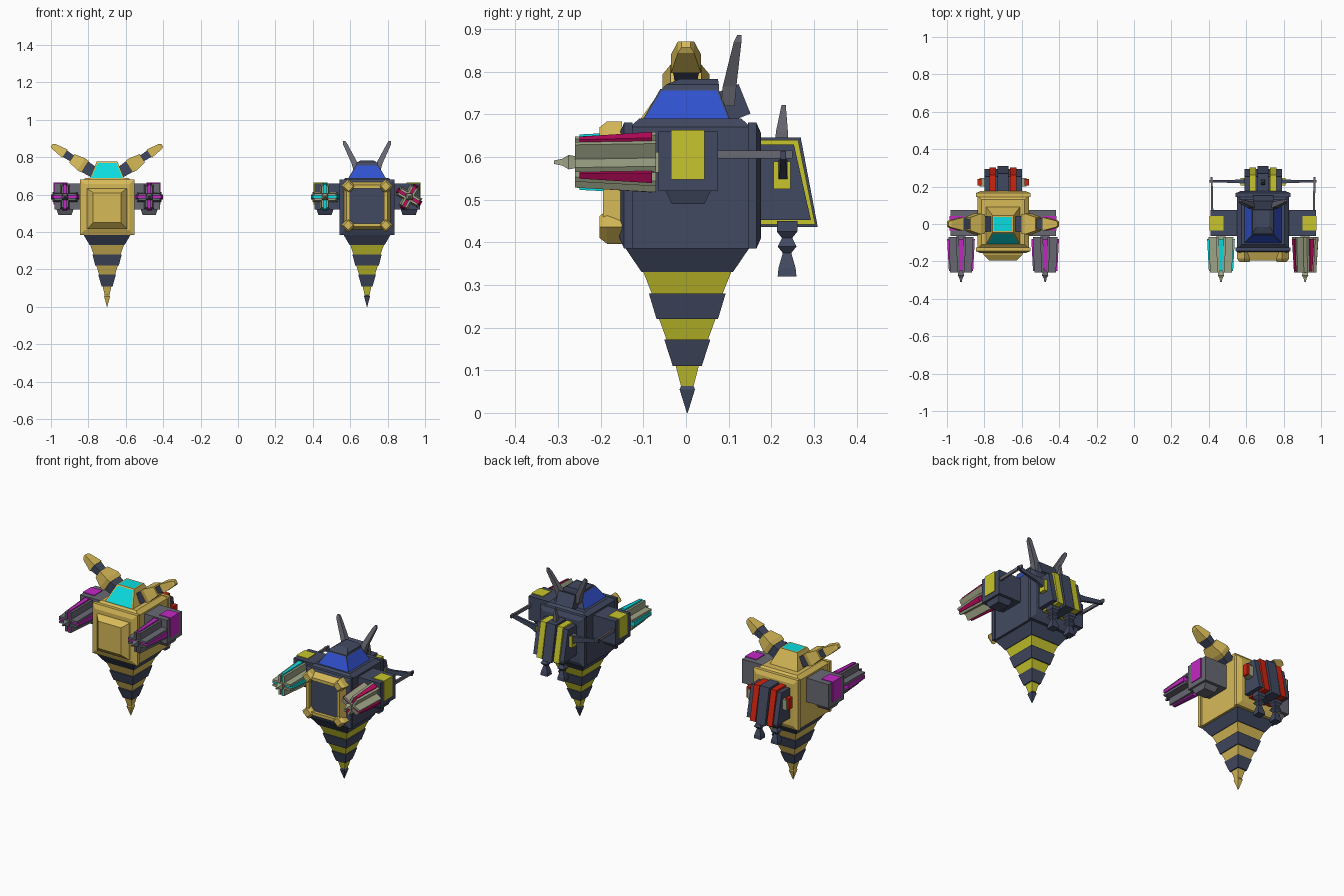
import bpy, bmesh
from math import radians
from mathutils import Matrix, Vector

if "Cube" in bpy.data.objects:
    bpy.data.objects.remove(bpy.data.objects["Cube"])


def material(name, *rgb):
    lin = [((c / 255 + 0.055) / 1.055) ** 2.4 if c > 10 else c / 3295 for c in rgb] + [1]
    m = bpy.data.materials.new(name)
    m.use_nodes = True
    m.diffuse_color = lin
    m.node_tree.nodes["Principled BSDF"].inputs["Base Color"].default_value = lin
    return m


GOLD = material("gold", 215, 186, 88)
NAVY = material("navy", 66, 74, 97)
YELLOW = material("yellow", 200, 198, 45)
BLUE = material("blue", 48, 80, 205)
CYAN = material("cyan", 10, 220, 225)
CRIMSON = material("crimson", 190, 10, 95)
MAGENTA = material("magenta", 195, 40, 195)
OLIVE = material("pale olive", 160, 166, 136)
GREY = material("grey", 105, 105, 116)
RED = material("red", 208, 36, 16)

PLACE = {"z": lambda u, v, t: (u, v, t), "y": lambda u, v, t: (u, t, v), "x": lambda u, v, t: (t, u, v)}


def loft(name, sections, mat, cx, axis="z", matrix=None, window=None):
    """Skin rectangles (t, half_u, half_v, centre_u, centre_v) along an axis."""
    bm = bmesh.new()
    rings = []
    for s in sections:
        t, hu, hv, cu, cv = (tuple(s) + (0, 0))[:5]
        rings.append([bm.verts.new(PLACE[axis](cu + a * hu, cv + b * hv, t))
                      for a, b in ((-1, -1), (1, -1), (1, 1), (-1, 1))])
    for lo, hi in zip(rings, rings[1:]):
        for i in range(4):
            j = (i + 1) % 4
            bm.faces.new((lo[i], lo[j], hi[j], hi[i]))
    bm.faces.new(rings[0])
    bm.faces.new(rings[-1])
    bmesh.ops.recalc_face_normals(bm, faces=bm.faces)
    # inset glass on the faces that match the rule
    if window:
        glass, rule, rim = window
        panes = [f for f in bm.faces if rule(f.normal)]
        bmesh.ops.inset_individual(bm, faces=panes, thickness=rim)
        for f in panes:
            f.material_index = 1
    if matrix:
        bm.transform(matrix)
    mesh = bpy.data.meshes.new(name)
    bm.to_mesh(mesh)
    bm.free()
    mesh.materials.append(mat)
    if window:
        mesh.materials.append(window[0])
    ob = bpy.data.objects.new(name, mesh)
    ob.location.x = cx
    bpy.context.collection.objects.link(ob)
    return ob


def box(name, x, y, z, mat, cx):
    return loft(name, [(t, (x[1] - x[0]) / 2, (y[1] - y[0]) / 2, sum(x) / 2, sum(y) / 2) for t in z], mat, cx)


def gun(name, cx, x, twist, plate, accent):
    """Four sandwich fins around a pointed barrel."""
    at = Matrix.Translation((x, 0, 0.588))
    for k in range(4):
        m = at @ Matrix.Rotation(radians(90 * k + twist), 4, "Y")
        loft(name + "_core_fin", [(-0.08, 0.014, 0.036, 0, 0.038), (-0.25, 0.007, 0.03, 0, 0.035)], accent, cx, "y", m)
        for s in (-1, 1):
            loft(name + "_fin_plate", [(-0.07, 0.007, 0.028, s * 0.02, 0.038),
                                       (-0.26, 0.006, 0.024, s * 0.013, 0.034)], plate, cx, "y", m)
    loft(name + "_barrel", [(-0.05, 0.025, 0.025), (-0.26, 0.014, 0.014), (-0.275, 0.017, 0.017),
                            (-0.29, 0.008, 0.008), (-0.31, 0.004, 0.004)], plate, cx, "y", at)


def drone(label, cx, hull, band, tip, pod, insert, stripe):
    # body with bevelled front and back plates
    loft(label + "_body", [(0.385, 0.138, 0.142, 0, 0.01), (0.67, 0.138, 0.142, 0, 0.01),
                           (0.69, 0.115, 0.12, 0, 0.01)], hull, cx)
    for side, y in (("front", -0.125), ("back", 0.145)):
        d = -1 if y < 0 else 1
        loft(label + "_" + side + "_plate", [(y, 0.146, 0.148, 0, 0.533), (y + d * 0.02, 0.146, 0.148, 0, 0.533),
                                            (y + d * 0.031, 0.12, 0.123, 0, 0.533)], hull, cx, "y")

    # banded stinger
    bands = [(0.386, 0.33, 0.145, 0.107), (0.33, 0.277, 0.103, 0.082), (0.28, 0.22, 0.09, 0.072),
             (0.22, 0.17, 0.066, 0.048), (0.172, 0.11, 0.054, 0.034), (0.11, 0.06, 0.027, 0.014),
             (0.065, 0.055, 0.014, 0.018)]
    for i, (z0, z1, h0, h1) in enumerate(bands):
        last = i == len(bands) - 1
        sec = [(z0, h0 * 0.87, h0, 0, 0.003), (z1, h1 * 0.87, h1, 0, 0.003)]
        if last:
            sec.append((0, 0.001, 0.001, 0, 0.003))
        loft(label + "_stinger", sec, tip if last else (band if i % 2 else NAVY), cx)

    # side pods
    for s in (-1, 1):
        def span(a, b):
            return sorted((s * a, s * b))
        box(label + "_pod", span(0.13, 0.282), (-0.065, 0.075), (0.52, 0.66), pod, cx)
        loft(label + "_pod_foot", [(0.49, 0.035, 0.038, s * 0.225, 0.005), (0.52, 0.045, 0.053, s * 0.225, 0.005)], pod, cx)
        box(label + "_pod_light", span(0.212, 0.286), (-0.035, 0.043), (0.547, 0.664), insert, cx)

    # backpack with stripes
    def pack(name, x0, x1, grow, mat):
        loft(name, [(0.44 - grow, (x1 - x0) / 2, 0.065 + grow / 2, (x0 + x1) / 2, 0.24 + grow / 2),
                    (0.642 + grow, (x1 - x0) / 2, 0.047 + grow / 2, (x0 + x1) / 2, 0.218 + grow / 2)], mat, cx)
    pack(label + "_pack", -0.1, 0.1, -0.012, NAVY)
    pack(label + "_pack_spine", -0.03, 0.03, 0.004, NAVY)
    for s in (-1, 1):
        pack(label + "_pack_stripe", s * 0.055 - 0.018, s * 0.055 + 0.018, -0.002, stripe)
        loft(label + "_nozzle", [(0.32, 0.022, 0.022), (0.34, 0.02, 0.02), (0.375, 0.01, 0.01), (0.39, 0.022, 0.022),
                                 (0.41, 0.012, 0.012), (0.425, 0.024, 0.024), (0.45, 0.024, 0.024)],
             NAVY, cx, "z", Matrix.Translation((s * 0.055, 0.237, 0)))


# ---- gold drone ----
gx = -0.70
drone("gold_drone", gx, GOLD, GOLD, GOLD, GREY, MAGENTA, RED)
loft("gold_belly_panel", [(-0.15, 0.108, 0.11, 0, 0.525), (-0.165, 0.104, 0.106, 0, 0.525),
                          (-0.195, 0.074, 0.08, 0, 0.53)], GOLD, gx, "y")
loft("gold_head", [(0.685, 0.092, 0.102, 0, -0.008), (0.776, 0.056, 0.045, 0, 0)], GOLD, gx,
     window=(CYAN, lambda n: n.y < -0.3 or n.z > 0.9, 0.01))
for s in (-1, 1):
    gun("gold_gun", gx, s * 0.225, 0, GREY, MAGENTA)
    # banded horns leaning outward
    lean = Matrix.Translation((s * 0.05, 0, 0.705)) @ Matrix.Rotation(radians(s * 57), 4, "Y")
    loft("horn_root", [(0, 0.028, 0.035), (0.09, 0.034, 0.045)], NAVY, gx, "z", lean)
    loft("horn_bulb", [(0.08, 0.036, 0.052), (0.105, 0.038, 0.055), (0.165, 0.026, 0.036)], GOLD, gx, "z", lean)
    loft("horn_band", [(0.16, 0.018, 0.026), (0.215, 0.021, 0.032)], NAVY, gx, "z", lean)
    loft("horn_tip", [(0.21, 0.026, 0.035), (0.28, 0.016, 0.019), (0.292, 0.008, 0.011)], GOLD, gx, "z", lean)
    # lamps on the backpack sides
    box("pack_lamp_mount", sorted((s * 0.09, s * 0.125)), (0.2, 0.245), (0.53, 0.59), OLIVE, gx)
    box("pack_lamp", sorted((s * 0.115, s * 0.138)), (0.205, 0.24), (0.535, 0.6), RED, gx)

# ---- navy drone ----
nx = 0.69
drone("navy_drone", nx, NAVY, YELLOW, NAVY, NAVY, YELLOW, YELLOW)
loft("navy_head", [(0.682, 0.104, 0.105), (0.76, 0.058, 0.068, 0, 0.008)], NAVY, nx,
     window=(BLUE, lambda n: n.y < 0.3 and abs(n.z) < 0.9, 0.006))
loft("head_cap", [(0.758, 0.058, 0.068, 0, 0.01), (0.77, 0.056, 0.062, 0, 0.015), (0.783, 0.035, 0.045, 0, 0.03)], NAVY, nx)
box("head_back_block", (-0.055, 0.055), (-0.025, 0.025), (-0.035, 0.04), NAVY, nx).matrix_world = (
    Matrix.Translation((nx, 0.115, 0.725)) @ Matrix.Rotation(radians(22), 4, "X"))
loft("back_fin", [(0.6, 0.01, 0.016, 0, 0.222), (0.66, 0.01, 0.014, 0, 0.225), (0.722, 0.004, 0.005, 0, 0.229)], GREY, nx)

# gilded frame with corner blocks
loft("front_panel", [(-0.15, 0.1, 0.105, 0, 0.54), (-0.172, 0.095, 0.1, 0, 0.54)], NAVY, nx, "y")
for s in (-1, 1):
    loft("frame_bar_side", [(-0.15, 0.016, 0.1, s * 0.11, 0.54), (-0.195, 0.009, 0.09, s * 0.1, 0.54)], GOLD, nx, "y")
    loft("frame_bar_level", [(-0.15, 0.1, 0.016, 0, 0.54 + s * 0.112), (-0.195, 0.09, 0.009, 0, 0.54 + s * 0.102)],
         GOLD, nx, "y")
    for t in (-1, 1):
        m = Matrix.Translation((s * 0.1, 0, 0.54 + t * 0.104)) @ Matrix.Rotation(radians(45), 4, "Y")
        loft("frame_corner", [(-0.15, 0.028, 0.028), (-0.185, 0.028, 0.028), (-0.203, 0.018, 0.018)], GOLD, nx, "y", m)

    # antennae
    loft("antenna", [(0.72, 0.02, 0.016, s * 0.05, 0.098), (0.765, 0.017, 0.016, s * 0.065, 0.102),
                     (0.87, 0.012, 0.009, s * 0.117, 0.121), (0.886, 0.007, 0.005, s * 0.122, 0.125)], GREY, nx)
    # rods from pods to the backpack
    loft("pod_rod", [(0.07, 0.006, 0.009, s * 0.272, 0.606), (0.25, 0.005, 0.009, s * 0.275, 0.606)], GREY, nx, "y")
    loft("cross_rod", [(s * 0.08, 0.013, 0.03, 0.228, 0.56), (s * 0.16, 0.008, 0.014, 0.228, 0.58),
                       (s * 0.285, 0.006, 0.01, 0.228, 0.604)], NAVY, nx, "x")
    box("pack_lamp", sorted((s * 0.09, s * 0.12)), (0.205, 0.245), (0.525, 0.59), YELLOW, nx)

gun("left_gun", nx, 0.225, 30, OLIVE, CRIMSON)
gun("right_gun", nx, -0.225, 0, OLIVE, CYAN)
